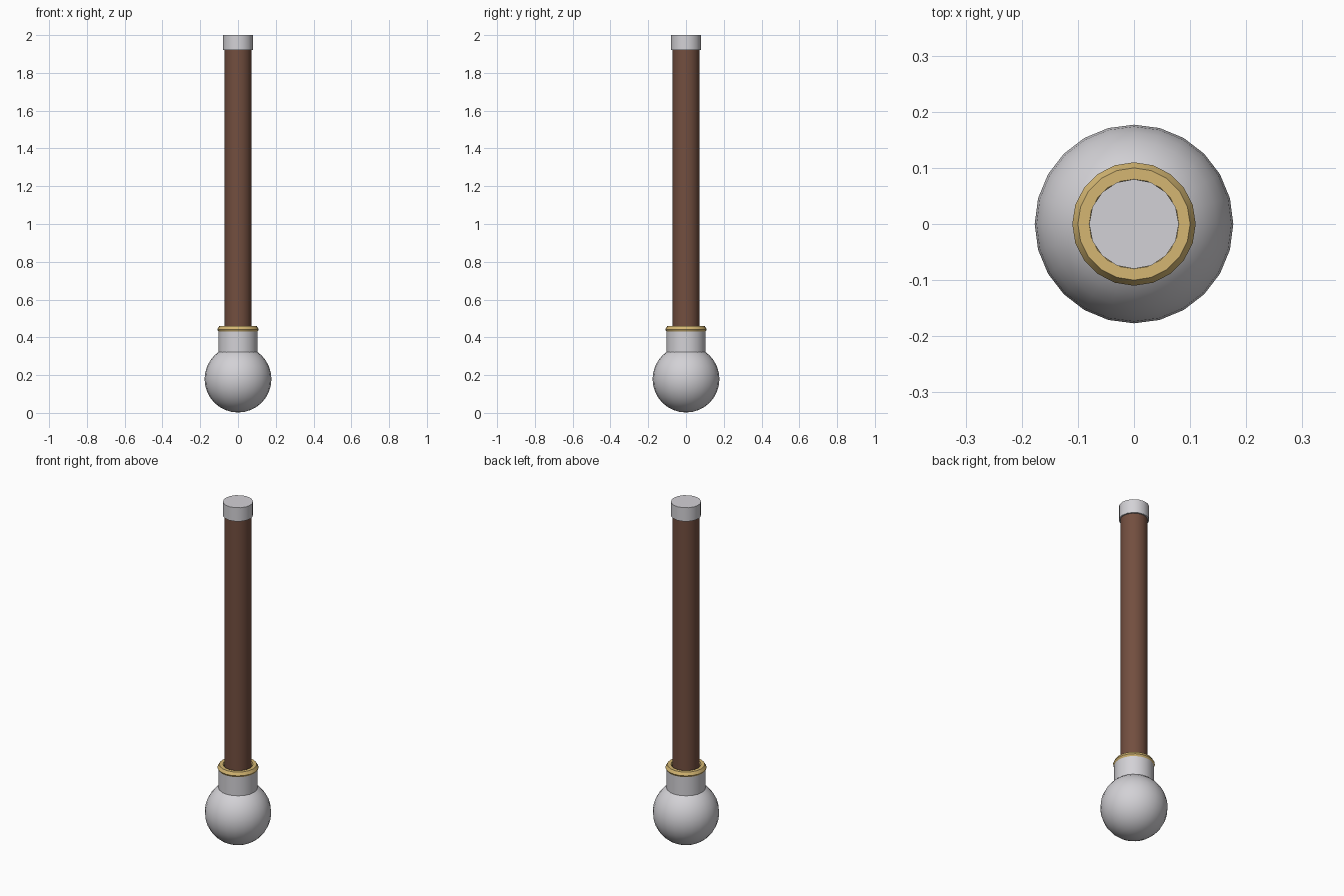
import bpy
import bmesh
from math import radians, sin, cos, tau

cube = bpy.data.objects.get("Cube")
if cube:
    bpy.data.objects.remove(cube, do_unlink=True)


def material(name, rgb):
    mat = bpy.data.materials.new(name)
    mat.use_nodes = True
    mat.diffuse_color = (*rgb, 1)
    mat.node_tree.nodes["Principled BSDF"].inputs["Base Color"].default_value = (*rgb, 1)
    return mat


steel = material("pale_steel", (0.65, 0.64, 0.67))
wood = material("brown_wood", (0.17, 0.077, 0.05))
gold = material("gold", (0.66, 0.47, 0.17))


def finish(name, mat):
    obj = bpy.context.object
    obj.name = obj.data.name = name
    obj.data.materials.append(mat)
    bpy.ops.object.shade_smooth_by_angle(angle=radians(35))
    return obj


def cylinder(name, mat, radius, bottom, top, sides):
    bpy.ops.mesh.primitive_cylinder_add(
        vertices=sides, radius=radius, depth=top - bottom,
        location=(0, 0, (bottom + top) / 2))
    return finish(name, mat)


# Round head
bpy.ops.mesh.primitive_uv_sphere_add(
    segments=24, ring_count=16, radius=0.177, location=(0, 0, 0.179))
finish("ball_head", steel)

# Socket joining the head to the handle
cylinder("head_collar", steel, 0.104, 0.28, 0.44, 20)

# Hexagonal-section trim ring
bpy.ops.mesh.primitive_torus_add(
    major_segments=20, minor_segments=6, major_radius=0.09,
    minor_radius=0.02, location=(0, 0, 0.442))
finish("trim_ring", gold)

# Handle and its end cap
cylinder("handle", wood, 0.072, 0.4, 1.95, 16)
cylinder("end_cap", steel, 0.08, 1.92, 2.0, 16)
